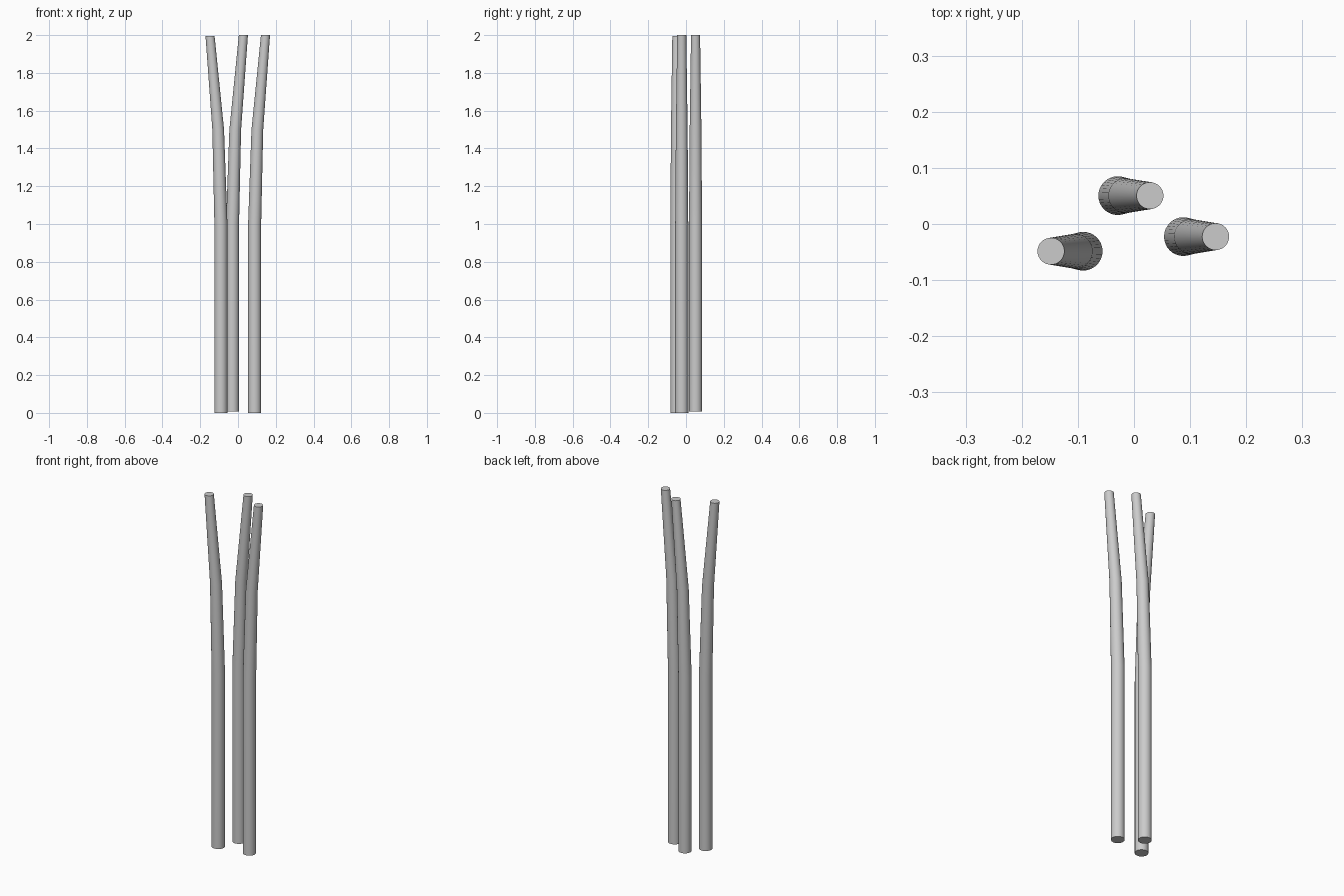
import bpy
import bmesh
from math import cos, sin, tau

if "Cube" in bpy.data.objects:
    bpy.data.objects.remove(bpy.data.objects["Cube"])

SIDES = 32
# ring profile: height, share of the sideways lean, radius
RINGS = [(0.0, 0.0, 0.0345), (1.0, 0.0, 0.0345), (1.5, 0.25, 0.031), (2.0, 1.0, 0.024)]


def stalk(name, x, y, lean, bottom=0.0, top=2.0):
    """Straight lower pole that tapers and curves sideways in its upper half."""
    bm = bmesh.new()
    loops = []
    for z, share, r in RINGS:
        z = bottom if z == 0 else min(z, top)
        loops.append([bm.verts.new((x + lean * share + r * cos(tau * i / SIDES),
                                    y + r * sin(tau * i / SIDES), z))
                      for i in range(SIDES)])
    for a, b in zip(loops, loops[1:]):
        for i in range(SIDES):
            j = (i + 1) % SIDES
            bm.faces.new((a[i], a[j], b[j], b[i]))
    bm.faces.new(loops[0][::-1])
    bm.faces.new(loops[-1])
    mesh = bpy.data.meshes.new(name)
    bm.to_mesh(mesh)
    bm.free()
    obj = bpy.data.objects.new(name, mesh)
    bpy.context.collection.objects.link(obj)
    # smooth sides, sharp end caps
    bpy.ops.object.select_all(action='DESELECT')
    obj.select_set(True)
    bpy.context.view_layer.objects.active = obj
    bpy.ops.object.shade_smooth_by_angle()


# three stalks: one leans left, two lean right
stalk("left_stalk", -0.0905, -0.0485, -0.0575, top=1.995)
stalk("middle_stalk", -0.029, 0.0505, 0.0575, bottom=0.008)
stalk("right_stalk", 0.088, -0.0225, 0.0575)
